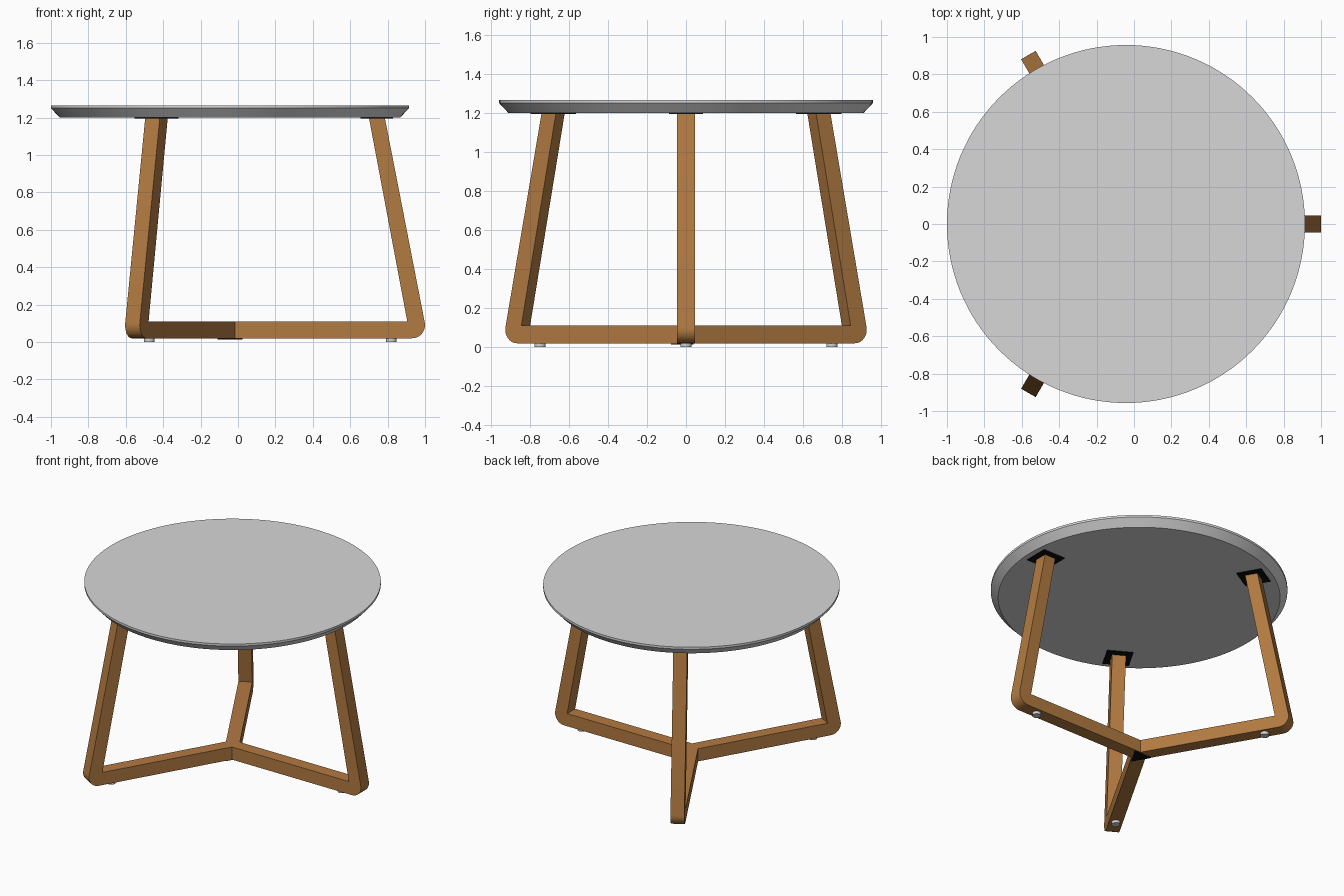
import bpy, bmesh
from math import sin, cos, pi, radians
from mathutils import Matrix, Vector

if "Cube" in bpy.data.objects:
    bpy.data.objects.remove(bpy.data.objects["Cube"])

CX = -0.043   # table axis
HW = 0.045    # half width of the timber


def material(name, rgb):
    m = bpy.data.materials.new(name)
    m.diffuse_color = (*rgb, 1)
    m.use_nodes = True
    m.node_tree.nodes["Principled BSDF"].inputs["Base Color"].default_value = m.diffuse_color
    return m


WOOD = material("oak wood", (0.448, 0.196, 0.053))
TOP = material("light grey top", (0.68, 0.68, 0.68))
BLACK = material("black metal", (0.004, 0.004, 0.004))
FOOT = material("pale foot pad", (0.65, 0.65, 0.65))


def finish(bm, name, mat, angle=0.0, smooth=None):
    bmesh.ops.recalc_face_normals(bm, faces=bm.faces)
    bm.transform(Matrix.Translation((CX, 0, 0)) @ Matrix.Rotation(angle, 4, 'Z'))
    me = bpy.data.meshes.new(name)
    bm.to_mesh(me)
    bm.free()
    me.materials.append(mat)
    ob = bpy.data.objects.new(name, me)
    bpy.context.collection.objects.link(ob)
    if smooth:
        bpy.ops.object.select_all(action='DESELECT')
        ob.select_set(True)
        bpy.context.view_layer.objects.active = ob
        bpy.ops.object.shade_smooth_by_angle(angle=radians(smooth))
    return ob


def frustum(bm, r1, r2, z1, z2, n, x=0.0, turn=0.0):
    bmesh.ops.create_cone(bm, cap_ends=True, segments=n, radius1=r1, radius2=r2, depth=z2 - z1,
                          matrix=Matrix.Translation((x, 0, (z1 + z2) / 2)) @ Matrix.Rotation(turn, 4, 'Z'))


# Round top: chamfered underside and a thin upright rim
bm = bmesh.new()
N = 128
rings = [[bm.verts.new((r * cos(2 * pi * i / N), r * sin(2 * pi * i / N), z)) for i in range(N)]
         for r, z in ((0.910, 1.20), (0.957, 1.25), (0.957, 1.265))]
for a, b in zip(rings, rings[1:]):
    for i in range(N):
        bm.faces.new((a[i], a[(i + 1) % N], b[(i + 1) % N], b[i]))
bm.faces.new(rings[0])
bm.faces.new(rings[-1])
finish(bm, "table_top", TOP, smooth=25)

# Leg profile in (radius, height): floor arm, rounded heel, leaning upright
heel = [(0.973 + 0.07 * sin(t) , 0.09 - 0.07 * cos(t)) for t in (radians(100 * i / 8) for i in range(9))]
profile = [(-0.06, 0.02)] + heel + [(0.828, 1.20), (0.743, 1.20), (0.948, 0.11), (-0.06, 0.11)]

for k in range(3):
    ang = k * 2 * pi / 3
    # Leg with floor arm, mitred where the three arms meet
    bm = bmesh.new()
    f = bm.faces.new([bm.verts.new((r, -HW, z)) for r, z in profile])
    ext = bmesh.ops.extrude_face_region(bm, geom=[f])
    bmesh.ops.translate(bm, vec=(0, 2 * HW, 0),
                        verts=[v for v in ext["geom"] if isinstance(v, bmesh.types.BMVert)])
    for s in (1, -1):
        bmesh.ops.bisect_plane(bm, geom=bm.verts[:] + bm.edges[:] + bm.faces[:], plane_co=(0, 0, 0),
                               plane_no=Vector((sin(pi / 3), s * cos(pi / 3), 0)), clear_inner=True)
    finish(bm, f"leg_{k + 1}", WOOD, ang, smooth=25)

    # Mounting plate under the top
    bm = bmesh.new()
    bmesh.ops.create_cube(bm, size=1, matrix=Matrix.Translation((0.785, 0, 1.198))
                          @ Matrix.Diagonal((0.172, 0.172, 0.006, 1)))
    finish(bm, f"mounting_plate_{k + 1}", BLACK, ang)

    # Foot pad
    bm = bmesh.new()
    frustum(bm, 0.028, 0.028, 0.0, 0.022, 32, x=0.863)
    finish(bm, f"foot_pad_{k + 1}", FOOT, ang, smooth=30)

# Triangular joining plate under the hub
bm = bmesh.new()
pts = [(0.078 * cos(a), 0.078 * sin(a)) for a in (radians(d) for d in (-90, 30, 150))]
lo = [bm.verts.new((x, y, 0.014)) for x, y in pts]
hi = [bm.verts.new((x, y, 0.021)) for x, y in pts]
bm.faces.new(lo)
bm.faces.new(hi)
for i in range(3):
    bm.faces.new((lo[i], lo[(i + 1) % 3], hi[(i + 1) % 3], hi[i]))
finish(bm, "hub_plate", BLACK)
